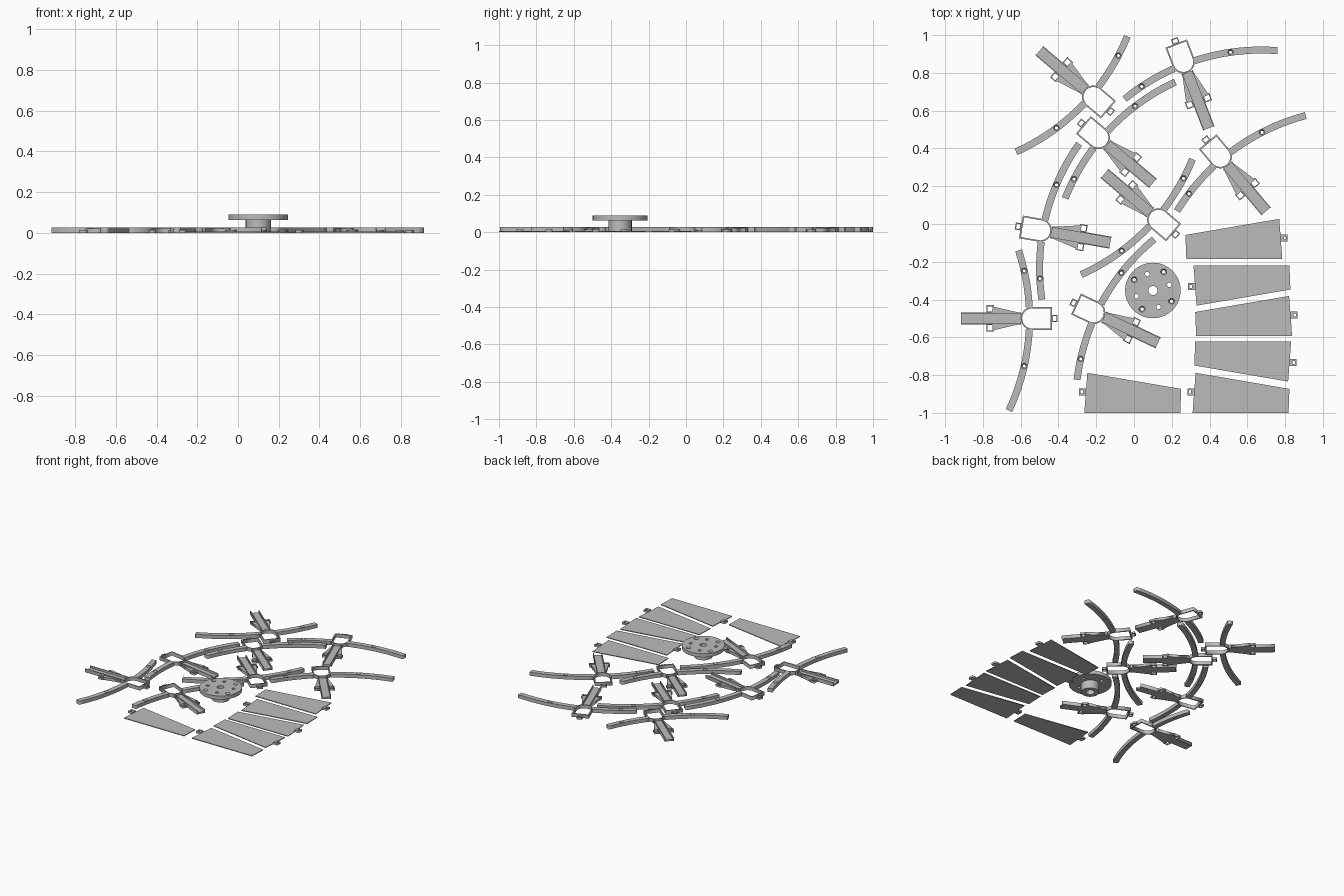
import bpy
import bmesh
from math import sin, cos, asin, pi, radians
from mathutils import Matrix

cube = bpy.data.objects.get("Cube")
if cube:
    bpy.data.objects.remove(cube, do_unlink=True)

TALL = 0.027    # height of connector walls and arms
SHEET = 0.006   # thickness of thin sheets
TAB = 0.015     # height of locking tabs

grey = bpy.data.materials.new("plain grey")
grey.use_nodes = True
COLOUR = (0.5, 0.5, 0.5, 1)
grey.diffuse_color = COLOUR
grey.node_tree.nodes["Principled BSDF"].inputs["Base Color"].default_value = COLOUR


def rect(x0, x1, y0, y1):
    return [(x0, y0), (x1, y0), (x1, y1), (x0, y1)]


def arc(cx, cy, r, a0, a1, n):
    return [(cx + r * cos(a0 + (a1 - a0) * i / n), cy + r * sin(a0 + (a1 - a0) * i / n))
            for i in range(n + 1)]


def circle(cx, cy, r, n=20):
    return arc(cx, cy, r, 0, 2 * pi, n)[:-1]


def slab(name, loops, z0, z1):
    """Mesh of flat outlines (inner loops become holes) raised from z0 to z1."""
    curve = bpy.data.curves.new(name, 'CURVE')
    curve.dimensions = '2D'
    curve.fill_mode = 'BOTH'
    curve.extrude = (z1 - z0) / 2
    for loop in loops:
        spline = curve.splines.new('POLY')
        spline.points.add(len(loop) - 1)
        for point, (x, y) in zip(spline.points, loop):
            point.co = (x, y, 0, 1)
        spline.use_cyclic_u = True
    temp = bpy.data.objects.new(name, curve)
    bpy.context.collection.objects.link(temp)
    graph = bpy.context.evaluated_depsgraph_get()
    mesh = bpy.data.meshes.new_from_object(temp.evaluated_get(graph))
    bpy.data.objects.remove(temp, do_unlink=True)
    bpy.data.curves.remove(curve)
    mesh.transform(Matrix.Translation((0, 0, (z0 + z1) / 2)))
    return finish(mesh, name)


def finish(mesh, name):
    mesh.name = name
    mesh.materials.clear()
    mesh.materials.append(grey)
    bm = bmesh.new()
    bm.from_mesh(mesh)
    bmesh.ops.remove_doubles(bm, verts=bm.verts, dist=0.00005)
    bmesh.ops.recalc_face_normals(bm, faces=bm.faces)
    bm.to_mesh(mesh)
    bm.free()
    return mesh


def countersinks(name, centres, r_in, r_out, z0, z1, n=20):
    """Closed rings that narrow each screw hole towards its bottom."""
    bm = bmesh.new()
    profile = [(r_out, z1), (r_in, (z0 + z1) / 2), (r_in, z0), (r_out, z0)]
    for cx, cy in centres:
        rings = [[bm.verts.new((x, y, z)) for x, y in circle(cx, cy, r, n)] for r, z in profile]
        for k in range(4):
            a, b = rings[k], rings[(k + 1) % 4]
            for i in range(n):
                j = (i + 1) % n
                bm.faces.new((a[i], a[j], b[j], b[i]))
    mesh = bpy.data.meshes.new(name)
    bm.to_mesh(mesh)
    bm.free()
    return finish(mesh, name)


def place(name, mesh, matrix=Matrix()):
    obj = bpy.data.objects.new(name, mesh)
    obj.matrix_world = matrix
    bpy.context.collection.objects.link(obj)
    return obj


# Connector: open frame, tab, trough-shaped tail, wings and two curved arms
def u_shape(hw, back, front):
    return arc(back + hw, 0, hw, pi / 2, 3 * pi / 2, 16) + [(front, -hw), (front, hw)]


BEND, BASE = 1.14, -0.033


def arm(start, end):
    a, b = asin(start / BEND), asin(end / BEND)
    cx = BASE - BEND
    return (arc(cx, 0, BEND + 0.0185, a, b, 14) + arc(cx, 0, BEND - 0.0185, b, a, 14))


def on_arm(v):
    a = asin(v / BEND)
    return BASE - BEND + BEND * cos(a), v


holes = [on_arm(0.252), on_arm(-0.252)]
wing = [(-0.085, 0.03), (-0.23, 0.03), (-0.23, 0.064)]
wings, windows = [], []
for s in (1, -1):
    wings.append([(x, s * y) for x, y in wing])
    windows += [[(x, s * y) for x, y in rect(-0.262, -0.22, 0.032, 0.07)],
                [(x, s * y) for x, y in rect(-0.256, -0.226, 0.036, 0.064)]]

connector = {
    "frame": slab("frame", [u_shape(0.061, -0.08, 0.085), u_shape(0.053, -0.072, 0.077)], 0, TALL),
    "tab": slab("tab", [rect(0.084, 0.115, -0.019, 0.019),
                        rect(0.09, 0.109, -0.013, 0.013)], 0, TAB),
    "tail_floor": slab("tail_floor", [rect(-0.395, -0.079, -0.03, 0.03)], 0, 0.012),
    "tail_walls": slab("tail_walls", [rect(-0.397, -0.077, -0.032, -0.026),
                                      rect(-0.397, -0.077, 0.026, 0.032)], 0, TALL),
    "wings": slab("wings", wings, 0, TALL - 0.006),
    "wing_loops": slab("wing_loops", windows, 0, TAB),
    "arms": slab("arms", [arm(0.058, 0.36), arm(-0.058, -0.487)]
                 + [circle(x, y, 0.015) for x, y in holes], 0, TALL),
    "arm_countersinks": countersinks("arm_countersinks", holes, 0.008, 0.015, 0, TALL),
}

CONNECTORS = [(-0.20, 0.66, -40.5), (0.254, 0.876, 111), (-0.203, 0.47, 140),
              (0.445, 0.37, 130), (0.145, 0.01, -40.5), (-0.52, -0.5, 0),
              (-0.515, -0.03, 170), (-0.23, -0.46, 154.7)]
for i, (x, y, angle) in enumerate(CONNECTORS, 1):
    where = Matrix.Translation((x, y, 0)) @ Matrix.Rotation(radians(angle), 4, 'Z')
    for part, mesh in connector.items():
        place(f"connector_{i}_{part}", mesh, where)

# Tapered panels: one outline, mirrored into place, each with a locking tab
outline = [(0, 0), (0.016, 0.212), (0.513, 0.127), (0.508, 0)]
PANELS = [(0.785, -0.185, -1, 1), (0.315, -0.22, 1, -1), (0.837, -0.593, -1, 1),
          (0.832, -0.622, -1, -1), (0.31, -1, 1, 1), (-0.263, -1, 1, 1)]
for i, (x, y, sx, sy) in enumerate(PANELS, 1):
    def put(points):
        return [(x + sx * u, y + sy * v) for u, v in points]
    place(f"panel_{i}", slab("panel", [put(outline)], 0, SHEET))
    place(f"panel_{i}_tab", slab("panel_tab", [put(rect(-0.028, 0.01, 0.092, 0.13)),
                                               put(rect(-0.02, -0.008, 0.102, 0.12))], 0, TAB))

# Hub: bored stem carrying a drilled disc
HUB = Matrix.Translation((0.1, -0.352, 0))


def ring_of_four(r, start):
    return [(r * cos(radians(start + 90 * k)), r * sin(radians(start + 90 * k))) for k in range(4)]


screws = ring_of_four(0.114, 60)
pins = ring_of_four(0.092, 19)
disc = slab("hub_disc", [circle(0, 0, 0.147, 64), circle(0, 0, 0.024, 32)]
            + [circle(x, y, 0.016) for x, y in screws]
            + [circle(x, y, 0.012) for x, y in pins], 0.063, 0.09)
place("hub_disc", disc, HUB)
place("hub_stem", slab("hub_stem", [circle(0, 0, 0.062, 48), circle(0, 0, 0.03, 32)], 0, 0.063), HUB)
place("hub_countersinks", countersinks("hub_countersinks", screws, 0.009, 0.016, 0.063, 0.09), HUB)
